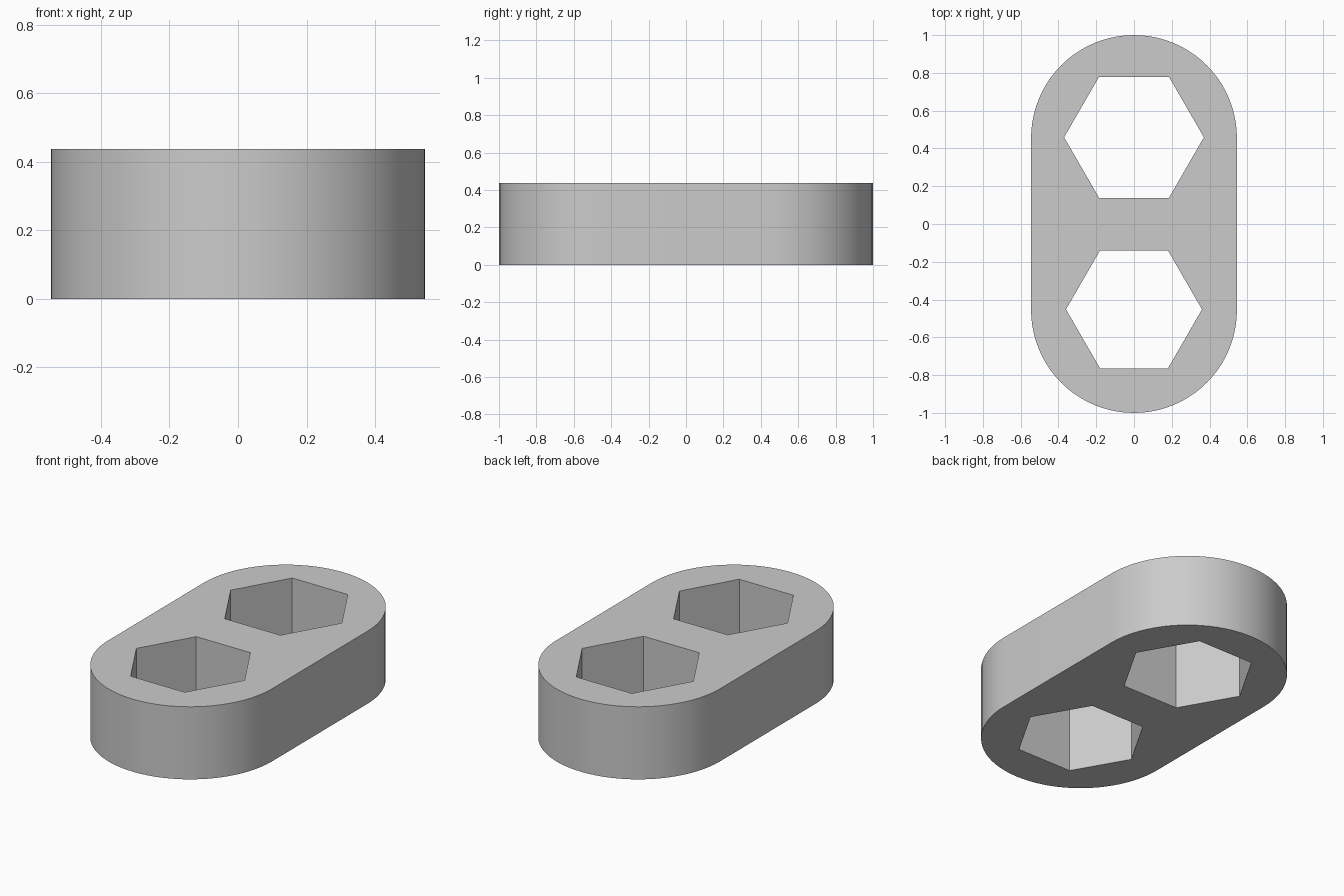
import bpy
import bmesh
from math import sin, cos, pi, radians

if "Cube" in bpy.data.objects:
    bpy.data.objects.remove(bpy.data.objects["Cube"], do_unlink=True)

HEIGHT = 0.437
END_RADIUS = 0.545
END_OFFSET = 1 - END_RADIUS
ARC_STEPS = 40
# Hexagonal sockets: centre y, corner radius
SOCKETS = [(0.459, 0.37), (-0.452, 0.36)]


def arc(center_y, radius, start, sweep, steps, closed=False):
    count = steps if closed else steps + 1
    angles = [start + sweep * i / steps for i in range(count)]
    return [(radius * cos(a), center_y + radius * sin(a), 0) for a in angles]


def add_loop(bm, points):
    verts = [bm.verts.new(p) for p in points]
    return [bm.edges.new((v, verts[i - 1])) for i, v in enumerate(verts)]


grey = bpy.data.materials.new("light grey")
grey.use_nodes = True
grey.diffuse_color = (0.6, 0.6, 0.6, 1)
grey.node_tree.nodes["Principled BSDF"].inputs["Base Color"].default_value = (0.6, 0.6, 0.6, 1)

# Rounded outline with the two sockets left open
bm = bmesh.new()
outline = arc(END_OFFSET, END_RADIUS, 0, pi, ARC_STEPS)
outline += arc(-END_OFFSET, END_RADIUS, pi, pi, ARC_STEPS)
edges = add_loop(bm, outline)
for center_y, radius in SOCKETS:
    edges += add_loop(bm, arc(center_y, radius, 0, 2 * pi, 6, closed=True))
bmesh.ops.triangle_fill(bm, use_beauty=True, edges=edges, normal=(0, 0, 1))

# Raise the flat shape into a solid block
raised = bmesh.ops.extrude_face_region(bm, geom=bm.faces[:], use_keep_orig=True)
top_verts = [g for g in raised["geom"] if isinstance(g, bmesh.types.BMVert)]
bmesh.ops.translate(bm, verts=top_verts, vec=(0, 0, HEIGHT))
bmesh.ops.recalc_face_normals(bm, faces=bm.faces[:])

mesh = bpy.data.meshes.new("link_block")
bm.to_mesh(mesh)
bm.free()
mesh.materials.append(grey)
block = bpy.data.objects.new("link_block", mesh)
bpy.context.collection.objects.link(block)

# Smooth round ends, crisp rims and socket corners
bpy.ops.object.select_all(action="DESELECT")
block.select_set(True)
bpy.context.view_layer.objects.active = block
bpy.ops.object.shade_smooth_by_angle(angle=radians(30))
